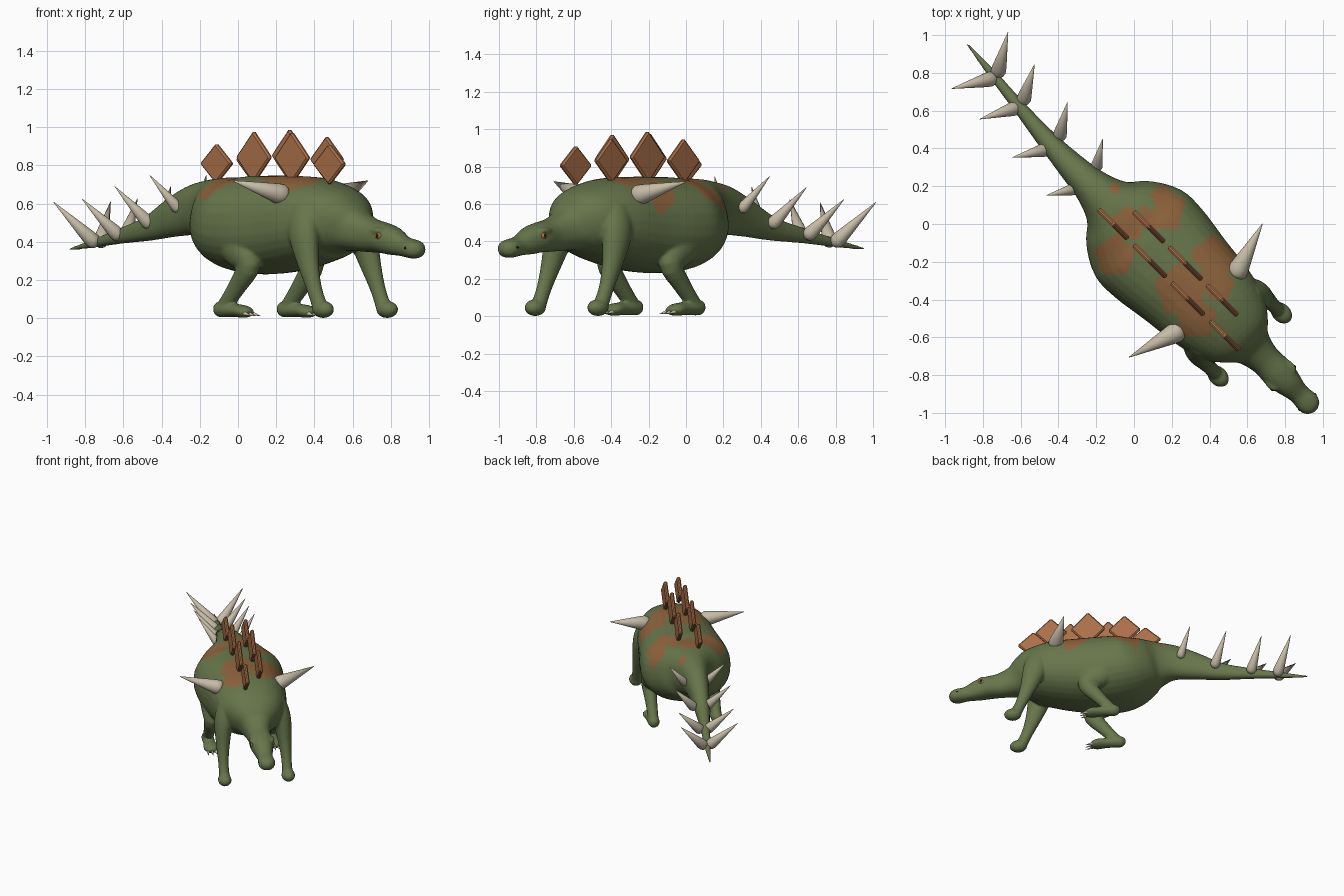
import bpy, bmesh, math
from mathutils import Vector, Matrix

cube = bpy.data.objects.get("Cube")
if cube:
    bpy.data.objects.remove(cube, do_unlink=True)

MID = -0.018            # lateral position of the mirror plane
K = math.sqrt(0.5)
LEFT = Vector((K, K, 0))


def world(s, l, z):
    """s runs tail to snout, l to the animal's left, z up."""
    return Vector(((s + l) * K, (l - s) * K, z))


def material(name, rgb):
    m = bpy.data.materials.new(name)
    m.use_nodes = True
    m.diffuse_color = (*rgb, 1)
    bsdf = m.node_tree.nodes["Principled BSDF"]
    bsdf.inputs["Base Color"].default_value = (*rgb, 1)
    bsdf.inputs["Roughness"].default_value = 0.7
    return m


GREEN = material("skin_green", (0.135, 0.18, 0.07))
PATCH = material("patch_brown", (0.27, 0.125, 0.045))
RUST = material("plate_rust", (0.40, 0.16, 0.065))
BONE = material("bone", (0.56, 0.50, 0.38))
AMBER = material("eye_amber", (0.50, 0.17, 0.05))
BLACK = material("black", (0.01, 0.01, 0.01))


def make(name, bm, mat, smooth=True):
    bmesh.ops.recalc_face_normals(bm, faces=bm.faces)
    mesh = bpy.data.meshes.new(name)
    bm.to_mesh(mesh)
    bm.free()
    mesh.materials.append(mat)
    for p in mesh.polygons:
        p.use_smooth = smooth
    ob = bpy.data.objects.new(name, mesh)
    bpy.context.collection.objects.link(ob)
    return ob


def refine(rows, n):
    """Smooth interpolation of table rows."""
    rows = [Vector(r) for r in rows]
    out = []
    for i in range(len(rows) - 1):
        a, b, c, d = (rows[max(0, min(len(rows) - 1, i + j))] for j in (-1, 0, 1, 2))
        for t in (k / n for k in range(n)):
            out.append(b + (c - a) * (t / 2) + (a * 2 - b * 5 + c * 4 - d) * (t * t / 2)
                       + (b * 3 - a - c * 3 + d) * (t ** 3 / 2))
    return out + [rows[-1]]


def tube(bm, rows, sides=24, power=1.0):
    """Loft rings through rows of (s, l, z, half width, half height)."""
    centres = [world(*r[:3]) for r in rows]
    rings = []
    for i, r in enumerate(rows):
        t = (centres[min(i + 1, len(rows) - 1)] - centres[max(i - 1, 0)]).normalized()
        u = (LEFT - t * LEFT.dot(t)).normalized()
        v = t.cross(u)
        ring = []
        for k in range(sides):
            a = math.tau * k / sides
            c, s = (math.copysign(abs(f) ** power, f) for f in (math.cos(a), math.sin(a)))
            ring.append(bm.verts.new(centres[i] + u * c * r[3] + v * s * r[4]))
        rings.append(ring)
    for a, b in zip(rings, rings[1:]):
        for k in range(sides):
            n = (k + 1) % sides
            bm.faces.new((a[k], a[n], b[n], b[k]))
    bm.faces.new(rings[0][::-1])
    bm.faces.new(rings[-1])


def ball(bm, centre, size):
    m = Matrix.Translation(world(*centre)) @ Matrix.Rotation(-math.pi / 4, 4, "Z") @ Matrix.Diagonal((*size, 1))
    bmesh.ops.create_uvsphere(bm, u_segments=20, v_segments=12, radius=1, matrix=m)


def cone(name, base, tip, radius):
    """Pointed spike with a rounded base."""
    profile = [(-0.13, 0.1), (-0.11, 0.5), (-0.06, 0.85), (0.0, 1.0), (0.1, 0.95), (1.0, 0.03)]
    b, d = Vector(base), Vector(tip) - Vector(base)
    bm = bmesh.new()
    tube(bm, [(*(b + d * t), r * radius, r * radius) for t, r in profile], 20)
    return make(name, bm, BONE)


# Tail, trunk, neck and head
skin = bmesh.new()
spine = [
    (-1.30, .05, .36, .007, .007), (-1.08, .03, .395, .024, .024),
    (-.88, .01, .43, .034, .04), (-.65, -.01, .47, .052, .065),
    (-.45, MID, .53, .075, .105), (-.30, MID, .565, .10, .135),
    (-.18, MID, .56, .15, .17), (-.09, MID, .54, .24, .205),
    (.05, MID, .50, .322, .245), (.20, MID, .488, .328, .258),
    (.40, MID, .495, .30, .252), (.60, MID, .51, .275, .228),
    (.75, MID, .505, .235, .19), (.83, MID, .485, .18, .15),
    (.90, MID, .46, .115, .112), (1.0, MID, .435, .085, .09),
    (1.10, MID, .42, .088, .08), (1.17, MID, .402, .075, .073),
    (1.25, MID, .376, .056, .053), (1.32, MID, .362, .062, .05),
    (1.36, MID, .36, .046, .038), (1.38, MID, .36, .012, .012)]
tube(skin, refine(spine, 4), 32, 0.88)

# Legs, feet and brows
for side in (-1, 1):
    def off(l):
        return MID + side * l
    tube(skin, refine([(.68, off(.17), .56, .08, .10), (.72, off(.215), .44, .07, .09),
                       (.77, off(.23), .28, .05, .06), (.82, off(.235), .15, .038, .042),
                       (.865, off(.235), .05, .04, .042)], 4))
    ball(skin, (.885, off(.237), .046), (.065, .05, .045))
    tube(skin, refine([(.12, off(.19), .50, .12, .15), (.25, off(.22), .37, .085, .11),
                       (.33, off(.235), .28, .06, .07), (.25, off(.235), .17, .045, .05),
                       (.15, off(.235), .06, .038, .04)], 4))
    tube(skin, refine([(.085, off(.235), .045, .015, .02), (.12, off(.235), .047, .042, .042),
                       (.22, off(.235), .042, .045, .035), (.30, off(.235), .035, .055, .033),
                       (.345, off(.235), .028, .03, .018)], 3))
    ball(skin, (1.115, off(.07), .458), (.045, .024, .017))

draft = make("body_draft", skin, GREEN)
remesh = draft.modifiers.new("Blend", "REMESH")
remesh.mode = "VOXEL"
remesh.voxel_size = 0.009
relax = draft.modifiers.new("Relax", "SMOOTH")
relax.factor = 0.5
relax.iterations = 5
graph = bpy.context.evaluated_depsgraph_get()
mesh = bpy.data.meshes.new_from_object(draft.evaluated_get(graph))
bpy.data.objects.remove(draft, do_unlink=True)
body = bpy.data.objects.new("body", mesh)
bpy.context.collection.objects.link(body)
mesh.materials.clear()
mesh.materials.append(GREEN)
mesh.materials.append(PATCH)

# Brown patches over the back, as circles seen from above
spots = [(.15, .08, .115), (-.03, .0, .085), (-.1, .19, .03), (-.1, -.17, .1),
         (.42, -.18, .11), (.25, -.35, .13), (.45, -.33, .075), (.33, -.5, .1)]
gaps = [(.05, .13, .04), (.09, .1, .025), (.33, -.25, .03)]


def inside(c, circles):
    return any(math.hypot(c.x - x, c.y - y) < r * (1 + .1 * math.sin(5 * math.atan2(c.y - y, c.x - x)))
               for x, y, r in circles)


for p in mesh.polygons:
    p.use_smooth = True
    c = p.center
    p.material_index = int(c.z > 0.55 and inside(c, spots) and not inside(c, gaps))

# Diamond back plates in two staggered rows: (s, z, half length, half height)
rows = {"right": (-.078, [(-.078, .81, .118, .106), (.198, .843, .128, .138),
                          (.481, .84, .128, .137), (.757, .806, .118, .108)]),
        "left": (.045, [(.067, .83, .122, .122), (.339, .852, .13, .14), (.615, .832, .122, .122)])}
for side, (l, plates) in rows.items():
    for i, (s, z, a, h) in enumerate(plates):
        bm = bmesh.new()
        corners = [(s - a, z), (s, z - h), (s + a, z), (s, z + h)]
        front, back = ([bm.verts.new(world(x, l + t, y)) for x, y in corners] for t in (-.014, .014))
        bm.faces.new(front)
        bm.faces.new(back[::-1])
        for k in range(4):
            n = (k + 1) % 4
            bm.faces.new((front[k], back[k], back[n], front[n]))
        plate = make(f"{side}_back_plate_{i + 1}", bm, RUST, False)
        bevel = plate.modifiers.new("Bevel", "BEVEL")
        bevel.width = 0.009
        bevel.segments = 1

# Tail spikes: (base s, l, z), (tip s, l, z), tail centre, radius
tail_spikes = [((-.355, .085, .58), (-.435, .21, .75), -.01, .031),
               ((-.61, .055, .50), (-.705, .207, .69), .0, .036),
               ((-.88, .035, .44), (-.97, .205, .625), .02, .038),
               ((-1.08, .03, .405), (-1.19, .212, .61), .035, .040)]
for side, name in ((-1, "right"), (1, "left")):
    for i, (b, t, mid, r) in enumerate(tail_spikes):
        cone(f"{name}_tail_spike_{i + 1}", (b[0], mid + side * b[1], b[2]), (t[0], mid + side * t[1], t[2]), r)
    cone(f"{name}_shoulder_spike", (.565, MID + side * .225, .648), (.48, MID + side * .5, .72), .055)
    # Rear claws
    for j in (-1, 0, 1):
        l = MID + side * .235 + j * .027
        cone(f"{name}_claw_{j + 2}", (.325, l, .027), (.385, l + j * .008, .012), .011)
    # Eyes and nostrils
    for part, centre, size, mat in (
            ("eye", (1.13, .074, .432), (.024, .016, .02), AMBER),
            ("pupil", (1.134, .084, .432), (.011, .008, .012), BLACK),
            ("nostril", (1.315, .058, .368), (.009, .006, .007), BLACK)):
        bm = bmesh.new()
        ball(bm, (centre[0], MID + side * centre[1], centre[2]), size)
        make(f"{name}_{part}", bm, mat)
